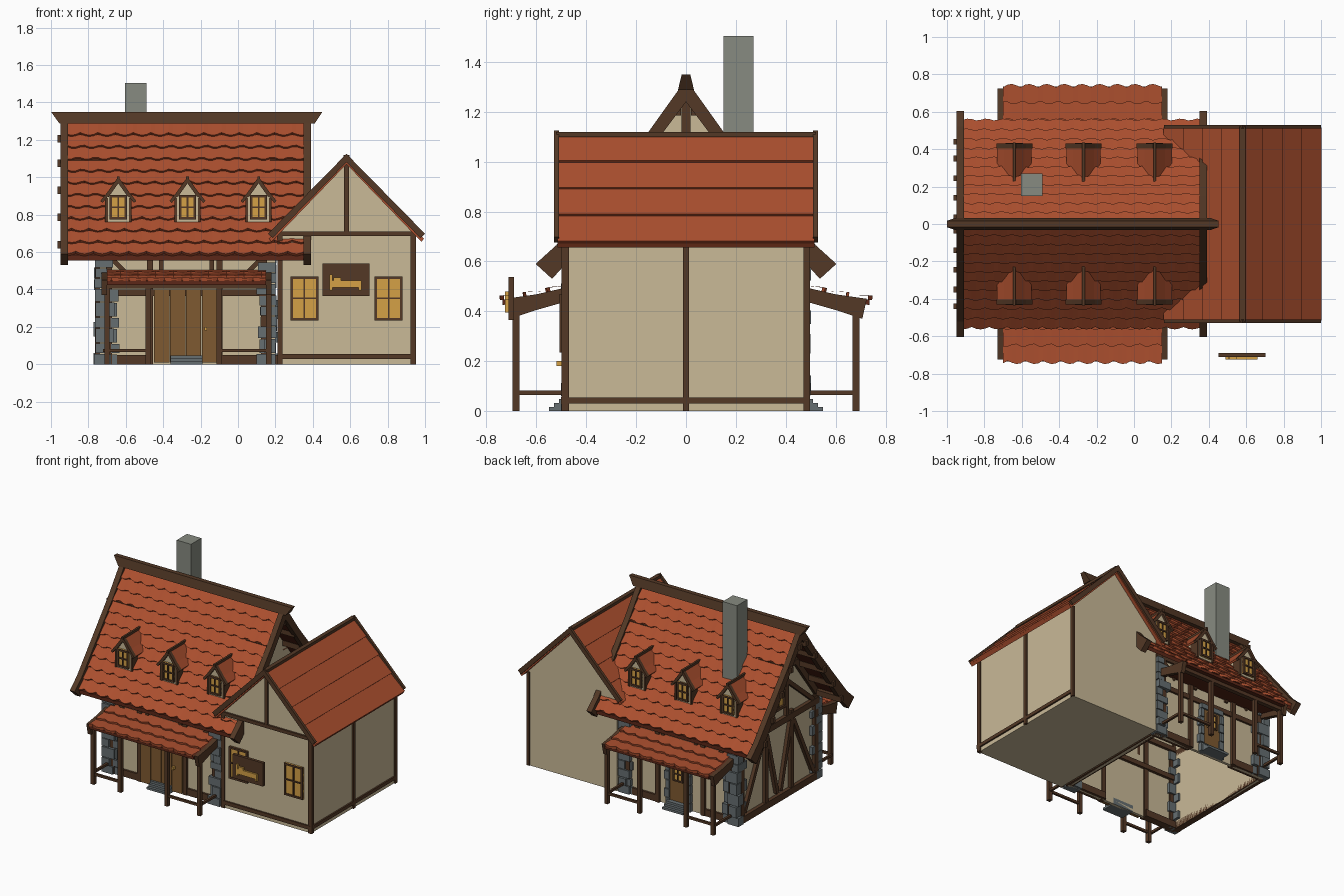
import bpy, bmesh, math, random

if "Cube" in bpy.data.objects:
    bpy.data.objects.remove(bpy.data.objects["Cube"])
random.seed(4)

COL = {"wood": (84, 59, 42), "plaster": (200, 184, 150), "tile": (170, 80, 50), "lining": (92, 44, 30),
       "glass": (212, 160, 72), "door": (126, 90, 52), "stone": (102, 110, 112), "chimney": (134, 138, 128)}
MATS = {}
for n, c in COL.items():
    MATS[n] = bpy.data.materials.new(n)
    MATS[n].diffuse_color = [(v / 255) ** 2.2 for v in c] + [1]

parts = {}
def part(name, mat):
    return parts.setdefault(name, (bmesh.new(), mat))[0]

def prism(bm, pts, axis, a, b):
    """Extrude a 2D outline along an axis from a to b."""
    put = {"x": lambda p, t: (t, p[0], p[1]), "y": lambda p, t: (p[0], t, p[1]),
           "z": lambda p, t: (p[0], p[1], t)}[axis]
    A = [bm.verts.new(put(p, a)) for p in pts]
    B = [bm.verts.new(put(p, b)) for p in pts]
    faces = [bm.faces.new(A), bm.faces.new(B[::-1])]
    for i in range(len(pts)):
        j = (i + 1) % len(pts)
        faces.append(bm.faces.new((A[i], B[i], B[j], A[j])))
    bmesh.ops.recalc_face_normals(bm, faces=faces)

def box(bm, x0, x1, y0, y1, z0, z1):
    prism(bm, [(x0, y0), (x1, y0), (x1, y1), (x0, y1)], "z", z0, z1)

def bar(bm, p, q, w, axis, a, b):
    """Straight timber of width w between two 2D points."""
    dx, dz = q[0] - p[0], q[1] - p[1]
    k = w / 2 / math.hypot(dx, dz)
    nx, nz = -dz * k, dx * k
    prism(bm, [(p[0] + nx, p[1] + nz), (q[0] + nx, q[1] + nz),
               (q[0] - nx, q[1] - nz), (p[0] - nx, p[1] - nz)], axis, a, b)

def tiles(bm, prof, rows, t0, t1, put, amp, lift):
    """Overlapping courses with scalloped lower edges, following a slope profile."""
    segs = [math.dist(a, b) for a, b in zip(prof, prof[1:])]
    def at(s, h):
        i = 0
        while i < len(segs) - 1 and s > segs[i]:
            s -= segs[i]; i += 1
        (u0, z0), (u1, z1), L = prof[i], prof[i + 1], segs[i]
        f = s / L
        return (u0 + (u1 - u0) * f - (z1 - z0) / L * h, z0 + (z1 - z0) * f + (u1 - u0) / L * h)
    total = sum(segs)
    cols = max(1, round((t1 - t0) / 0.0235)) if amp else 1
    for r in range(rows):
        s0, s1 = total * r / rows, total * (r + 1) / rows
        ph, prev = random.random() * 3, None
        for c in range(cols + 1):
            t = t0 + (t1 - t0) * c / cols
            e = s1 + amp * (abs(math.sin(c * math.pi / 4 + ph)) - 0.4)
            cur = [bm.verts.new(put(t, *p)) for p in (at(s0, 0), at(e, lift), at(e, -0.004))]
            if prev:
                for k in (0, 1):
                    f = bm.faces.new((prev[k], prev[k + 1], cur[k + 1], cur[k]))
                    f.normal_update()
                    if f.normal.z < -1e-4:
                        f.normal_flip()
            prev = cur

def window(name, x0, x1, z0, z1, y, s, f=0.013, rows=1):
    g, w = part(name + "_glass", "glass"), part(name + "_frame", "wood")
    box(g, x0, x1, y, y + s * 0.01, z0, z1)
    o, xm = y + s * 0.018, (x0 + x1) / 2
    for a, b in ((x0, x0 + f), (x1 - f, x1), (xm - f / 3, xm + f / 3)):
        box(w, a, b, y, o, z0, z1)
    for a, b in ((z0, z0 + f), (z1 - f, z1), ((z0 + z1) / 2 - f / 3, (z0 + z1) / 2 + f / 3)):
        box(w, x0, x1, y, o, a, b)

ROOF = [(0, 1.29), (0.16, 1.08), (0.35, 0.83), (0.48, 0.665), (0.545, 0.59)]
PORCH = [(0.46, 0.505), (0.60, 0.47), (0.735, 0.45)]
WING = [(0, 1.105), (0.415, 0.675)]
wood = part("timber_frame", "wood")
wall = part("main_walls", "plaster")
stone = part("corner_stones", "stone")

# gable end walls of the main house
for x in (-0.74, 0.18):
    prism(wall, [(-0.46, 0), (0.46, 0), (0.46, 0.65), (0, 1.25), (-0.46, 0.65)], "x", x, x + 0.02)

for s in (-1, 1):
    # long wall with posts, rails and braces
    box(wall, -0.74, 0.2, s * 0.44, s * 0.46, 0, 0.65)
    for x in (-0.69, -0.47, -0.10, 0.14):
        box(wood, x - 0.016, x + 0.016, s * 0.43, s * 0.48, 0, 0.60)
    for x in (-0.41, -0.14):
        box(wood, x - 0.012, x + 0.012, s * 0.44, s * 0.475, 0.46, 0.60)
    for z0, z1 in ((0, 0.05), (0.365, 0.40), (0.585, 0.62)):
        for a, b in ((-0.74, -0.46), (-0.11, 0.2)) if z0 < 0.1 else ((-0.74, 0.2),):
            box(wood, a, b, s * 0.42, s * 0.475, z0, z1)
    bar(wood, (-0.69, 0.58), (-0.58, 0.47), 0.025, "y", s * 0.45, s * 0.475)
    bar(wood, (0.14, 0.58), (0.03, 0.47), 0.025, "y", s * 0.45, s * 0.475)

    # main roof courses and lining
    tiles(part("main_roof_tiles", "tile"), ROOF, 11, -0.915, 0.36, lambda t, u, z: (t, s * u, z), 0.02, 0.014)
    under = [(s * u, z - 0.006) for u, z in ROOF] + [(s * u, z - 0.035) for u, z in ROOF[::-1]]
    prism(part("main_roof_lining", "lining"), under, "x", -0.91, 0.36)
    # barge boards at both gable ends
    for x in (-0.95, 0.35):
        barge = [(0, 1.33), (0.15, 1.12), (0.52, 0.665), (0.603, 0.59), (0.537, 0.53), (0.46, 0.615), (0.09, 1.12), (0, 1.24)]
        prism(part("main_barge_boards", "wood"), [(s * u, z) for u, z in barge], "x", x, x + 0.04)
    # purlin ends under the overhangs
    for u, z in ((0.44, 0.64), (0.35, 0.785), (0.245, 0.93), (0.14, 1.075), (0.035, 1.205)):
        for a, b in ((-0.965, -0.70), (0.17, 0.37)):
            box(part("purlins", "wood"), a, b, s * u - 0.015, s * u + 0.015, z - 0.02, z + 0.02)

    # left gable framing
    xa, xb = -0.765, -0.73
    for y in (0.43, 0.15):
        box(wood, xa, xb, s * y - 0.018, s * y + 0.018, 0, 0.62)
    bar(wood, (s * 0.40, 0.07), (s * 0.17, 0.54), 0.03, "x", xa, xb)
    bar(wood, (s * 0.02, 0.07), (s * 0.14, 0.54), 0.03, "x", xa, xb)
    bar(wood, (s * 0.40, 0.60), (s * 0.10, 0.85), 0.03, "x", xa, xb)
    bar(wood, (s * 0.44, 0.64), (0, 1.22), 0.04, "x", xa, xb)
    box(wood, xa, xb, s * 0.08, s * 0.105, 0.58, 0.97)

    # stacked corner stones
    for side in (-1, 1):
        z, i = 0, 0
        while z < 0.54:
            h = random.uniform(0.05, 0.085)
            d = random.uniform(0, 0.012)
            lx = (0.05 if i % 2 else 0.09) + d
            ly = (0.10 if i % 2 else 0.06) + d
            x = -0.772 + d if side < 0 else 0.212 - d
            box(stone, x, x - side * lx, s * (0.49 + d), s * (0.49 - ly), z, min(z + h - 0.005, 0.58))
            if z < 0.34:
                x2 = (-0.685 if side < 0 else 0.115) + random.uniform(-.01, .01)
                box(stone, x2, x2 + 0.045, s * 0.45, s * (0.475 + d), z, z + h - 0.008)
            z += h; i += 1

    # porch roof, posts and rails
    tiles(part("porch_roof_tiles", "tile"), PORCH, 3, -0.70, 0.15, lambda t, u, z: (t, s * u, z), 0.02, 0.014)
    prism(part("porch_lining", "lining"), [(s * u, z - 0.004) for u, z in PORCH]
          + [(s * u, z - 0.025) for u, z in PORCH[::-1]], "x", -0.70, 0.15)
    pw = part("porch_frame", "wood")
    for x in (-0.73, 0.15):
        side = [(0.46, 0.50), (0.60, 0.468), (0.725, 0.45), (0.707, 0.37), (0.60, 0.405), (0.46, 0.445)]
        prism(pw, [(s * u, z) for u, z in side], "x", x, x + 0.03)
        box(pw, x + 0.007, x + 0.023, s * 0.46, s * 0.68, 0.065, 0.082)
    for x in (-0.70, -0.48, -0.10, 0.165):
        box(pw, x - 0.014, x + 0.014, s * 0.668, s * 0.696, 0, 0.43)
    box(pw, -0.715, 0.165, s * 0.665, s * 0.697, 0.405, 0.435)
    for a, b in ((-0.70, -0.48), (-0.10, 0.165)):
        box(pw, a, b, s * 0.674, s * 0.69, 0.065, 0.082)
    # stone steps
    for k in range(3):
        box(part("steps", "stone"), -0.36, -0.19, s * 0.44, s * (0.55 - 0.02 * k), 0.016 * k, 0.016 * (k + 1))

    # dormers
    for x in (-0.64, -0.27, 0.11):
        prism(part("dormer_walls", "plaster"), [(x - .066, .76), (x + .066, .76), (x + .066, .89), (x, .975), (x - .066, .89)],
              "y", s * 0.30, s * 0.415)
        window("dormer_window", x - 0.046, x + 0.046, 0.775, 0.905, s * 0.415, s)
        dw = part("dormer_timber", "wood")
        for m in (-1, 1):
            prism(part("dormer_roofs", "tile"), [(x, 0.995), (x + m * .055, .92), (x + m * .092, .875), (x + m * .085, .865), (x + m * .048, .905), (x, .97)],
                  "y", s * 0.24, s * 0.41)
            bar(dw, (x, 0.985), (x + m * 0.06, 0.90), 0.02, "y", s * 0.405, s * 0.43)
            bar(dw, (x + m * 0.056, 0.91), (x + m * 0.09, 0.868), 0.016, "y", s * 0.405, s * 0.43)
            box(dw, x + m * 0.056, x + m * 0.07, s * 0.35, s * 0.42, 0.76, 0.89)
        box(dw, x - 0.007, x + 0.007, s * 0.225, s * 0.437, 0.98, 1.003)

# left gable rails and window
for z0, z1 in ((0, 0.05), (0.555, 0.60), (0.94, 0.97)):
    h = 0.46 if z0 < 0.9 else 0.22
    box(wood, -0.767, -0.72, -h, h, z0, z1)
arch = [(0.07 * math.cos(a * math.pi / 6), 0.80 + 0.07 * math.sin(a * math.pi / 6)) for a in range(7)]
prism(part("gable_window", "glass"), arch + [(-0.07, 0.68), (0.07, 0.68)], "x", -0.75, -0.73)
for p, q in zip([(0.07, 0.68)] + arch, arch + [(-0.07, 0.68)]):
    bar(wood, p, q, 0.02, "x", -0.765, -0.735)
bar(wood, (-0.08, 0.68), (0.08, 0.68), 0.02, "x", -0.765, -0.735)
box(wood, -0.76, -0.735, -0.006, 0.006, 0.68, 0.87)
# right gable post and base beam
box(wood, 0.19, 0.215, -0.018, 0.018, 0.9, 1.24)
box(wood, 0.17, 0.21, -0.46, 0.46, 0, 0.05)

# ridge beam with flared ends
bm = part("ridge_beam", "wood")
ring = [[bm.verts.new((x, y, z)) for x, y, z in ((b, -.032, 1.288), (b, .032, 1.288), (t, .017, 1.35), (t, -.017, 1.35))]
        for b, t in ((-0.955, -1.0), (0.41, 0.452))]
bm.faces.new(ring[0]); bm.faces.new(ring[1][::-1])
for i in range(4):
    bm.faces.new((ring[0][i], ring[1][i], ring[1][(i + 1) % 4], ring[0][(i + 1) % 4]))
bmesh.ops.recalc_face_normals(bm, faces=bm.faces)
box(part("chimney", "chimney"), -0.605, -0.488, 0.15, 0.27, 0.90, 1.503)

# front double door made of planks, and small back door with stone surround
for k in range(4):
    a = -0.45 + k * 0.085
    box(part("front_door", "door"), a + 0.002, a + 0.083, -0.495, -0.45, 0.01, 0.40)
box(part("front_door_handle", "glass"), -0.18, -0.165, -0.52, -0.49, 0.18, 0.20)
box(part("back_door", "door"), -0.345, -0.205, 0.45, 0.478, 0.04, 0.33)
for k in range(5):
    for x in (-0.375, -0.205):
        box(part("back_door_surround", "stone"), x, x + 0.03 + 0.01 * (k % 2), 0.45, 0.49, k * 0.066, k * 0.066 + 0.06)
box(part("back_door_surround", "stone"), -0.37, -0.18, 0.45, 0.49, 0.33, 0.365)
window("back_door_window", -0.315, -0.235, 0.20, 0.31, 0.474, 1, 0.01)

# wing body
prism(part("wing_walls", "plaster"), [(0.22, 0), (0.94, 0), (0.94, 0.70), (0.58, 1.08), (0.22, 0.70)], "y", -0.49, 0.49)
ww = part("wing_timber", "wood")
for x in (0.225, 0.935):
    box(ww, x - 0.014, x + 0.014, -0.50, -0.47, 0, 0.70)
box(ww, 0.567, 0.593, -0.502, -0.48, 0.69, 1.08)
box(ww, 0.21, 0.95, -0.504, -0.48, 0.685, 0.71)
box(ww, 0.22, 0.95, -0.502, -0.48, 0.028, 0.055)
box(ww, 0.93, 0.951, -0.49, 0.49, 0.03, 0.055)
for y in (-0.485, 0, 0.485):
    box(ww, 0.93, 0.951, y - 0.013, y + 0.013, 0, 0.69)
# wing roof and barge boards
for m in (-1, 1):
    tiles(part("wing_roof_boards", "tile"), WING, 4, -0.515, 0.515, lambda t, u, z: (0.58 + m * u, t, z), 0, 0.01)
    prism(part("wing_roof_lining", "tile"), [(0.58 + m * u, z - d) for u, z, d in
          ((0, 1.105, 0.004), (0.415, 0.675, 0.004), (0.40, 0.675, 0.02), (0, 1.105, 0.035))], "y", -0.515, 0.515)
    for y in (-0.53, 0.51):
        prism(ww, [(0.58, 1.125), (0.58 + m * 0.42, 0.698), (0.58 + m * 0.395, 0.675), (0.58, 1.08)], "y", y, y + 0.02)
bar(ww, (0.565, 1.108), (0.595, 1.108), 0.02, "y", -0.52, 0.52)
window("wing_window", 0.28, 0.43, 0.235, 0.47, -0.49, -1)
window("wing_window", 0.73, 0.88, 0.235, 0.47, -0.49, -1)

# hanging sign with a bed emblem
box(part("sign_board", "wood"), 0.452, 0.702, -0.712, -0.69, 0.365, 0.538)
bed = part("sign_bed", "glass")
for a, b, z0, z1 in ((.488, .505, .395, .48), (.505, .66, .41, .447), (.51, .55, .447, .465), (.645, .66, .395, .41)):
    box(bed, a, b, -0.725, -0.71, z0, z1)

# turn every part into an object
for name, (bm, mat) in parts.items():
    me = bpy.data.meshes.new(name)
    bm.to_mesh(me); bm.free()
    me.materials.append(MATS[mat])
    bpy.context.collection.objects.link(bpy.data.objects.new(name, me))

for m in bpy.data.materials:
    if m.users and not m.is_grease_pencil:
        m.use_nodes = True
        m.node_tree.nodes["Principled BSDF"].inputs["Base Color"].default_value = m.diffuse_color
